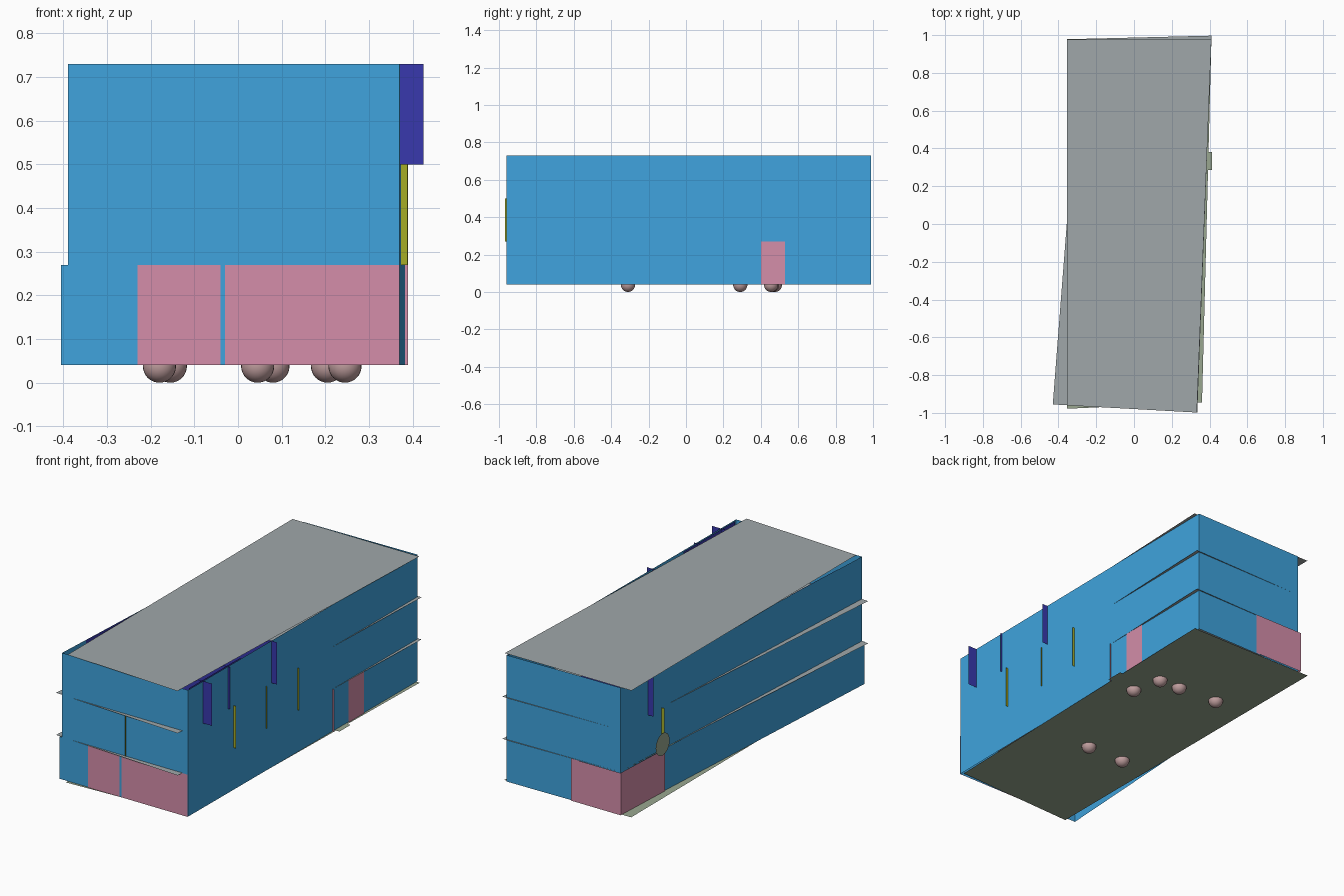
import bpy, math

if "Cube" in bpy.data.objects:
    bpy.data.objects.remove(bpy.data.objects["Cube"])

# Materials
def mat(name, rgb):
    m = bpy.data.materials.new(name)
    m.diffuse_color = (*rgb, 1)
    m.use_nodes = True
    m.node_tree.nodes["Principled BSDF"].inputs["Base Color"].default_value = m.diffuse_color
    return m

BLUE = mat("outer_blue", (0.05, 0.37, 0.73))
PINK = mat("ground_pink", (0.66, 0.27, 0.40))
YELLOW = mat("middle_yellow", (0.38, 0.42, 0.02))
NAVY = mat("top_navy", (0.04, 0.04, 0.42))
GREEN = mat("base_green", (0.32, 0.39, 0.28))
GREY = mat("slab_grey", (0.35, 0.39, 0.40))
BALL = mat("ball_rose", (0.52, 0.34, 0.34))

LEVELS = [0.04, 0.27, 0.50, 0.73]
INSIDE = [PINK, YELLOW, NAVY]


def sheet(name, verts, material):
    me = bpy.data.meshes.new(name)
    me.from_pydata(verts, [], [tuple(range(len(verts)))])
    me.materials.append(material)
    ob = bpy.data.objects.new(name, me)
    bpy.context.collection.objects.link(ob)
    return ob


def slab(name, outline, z, material):
    return sheet(name, [(x, y, z) for x, y in outline], material)


def wall(name, a, b, floor, material):
    z0, z1 = LEVELS[floor], LEVELS[floor + 1]
    return sheet(name, [(*a, z0), (*b, z0), (*b, z1), (*a, z1)], material)


# Base, floor slabs and roof, each slightly out of square with the walls
slab("base_slab", [(-0.355, -0.978), (0.36, -0.945), (0.41, 0.98), (-0.355, 0.98)], LEVELS[0], GREEN)
for i in (1, 2):
    slab("floor_slab", [(-0.43, -0.955), (0.335, -0.998), (0.41, 0.997), (-0.28, 0.98)], LEVELS[i], GREY)
slab("roof", [(-0.355, -0.96), (0.333, -0.998), (0.41, 0.977), (-0.355, 0.977)], LEVELS[3], GREY)
slab("porch_plate", [(0.38, 0.285), (0.413, 0.285), (0.413, 0.38), (0.38, 0.38)], LEVELS[0], GREEN)

# Outer walls on every storey
FR, BR, BL = (0.37, -0.96), (0.39, 0.99), (-0.29, 0.98)
for f in range(3):
    FL = (-0.405, -0.96) if f == 0 else (-0.39, -0.96)
    wall("front_wall", FL, FR, f, BLUE)
    wall("right_wall", FR, BR, f, BLUE)
    wall("back_wall", BR, BL, f, BLUE)
    wall("left_wall", BL, FL, f, BLUE)

# Pink ground-floor panels lying on the outer walls
wall("front_panel_left", (-0.23, -0.963), (-0.04, -0.963), 0, PINK)
wall("front_panel_right", (-0.03, -0.963), (0.37, -0.963), 0, PINK)
wall("right_panel", (0.3875, 0.40), (0.389, 0.53), 0, PINK)
wall("back_panel", (0.0, 0.99), (-0.30, 0.99), 0, PINK)
wall("left_panel", (-0.298, 0.985), (-0.315, 0.63), 0, PINK)

# Partitions whose ends poke through the long walls: floor, y, x start, x end
PARTITIONS = [
    (2, -0.83, 0.0, 0.425), (2, -0.62, 0.0, 0.385), (2, -0.25, 0.0, 0.41),
    (1, -0.573, 0.0, 0.388), (1, -0.295, 0.0, 0.383), (1, -0.03, 0.0, 0.39),
    (0, 0.27, 0.0, 0.39), (2, 0.76, -0.335, 0.1), (1, 0.65, -0.325, 0.1),
]
for f, y, x0, x1 in PARTITIONS:
    wall("partition", (x0, y), (x1, y), f, INSIDE[f])

# Lengthwise partitions, one reaching past the front wall
wall("corridor_wall_middle", (-0.005, -0.968), (-0.005, 0.30), 1, YELLOW)
wall("corridor_wall_top", (0.0, -0.83), (0.0, 0.76), 2, NAVY)
wall("lining_right", (0.362, -0.94), (0.366, -0.5), 2, NAVY)
wall("lining_left", (-0.378, -0.77), (-0.358, -0.39), 2, NAVY)

# Round plate on the left wall
steps = [2 * math.pi * i / 32 for i in range(32)]
sheet("round_plate", [(-0.325, 0.665 + 0.06 * math.cos(t), 0.31 + 0.06 * math.sin(t)) for t in steps], GREEN)

# Balls half sunk into the base
for x, y in [(0.045, -0.31), (-0.18, -0.31), (0.245, 0.29), (0.205, 0.455), (0.08, 0.46), (-0.155, 0.475)]:
    bpy.ops.mesh.primitive_uv_sphere_add(segments=24, ring_count=16, radius=0.038, location=(x, y, 0.038))
    ball = bpy.context.object
    ball.name = "ball"
    ball.data.materials.append(BALL)
    bpy.ops.object.shade_smooth()
